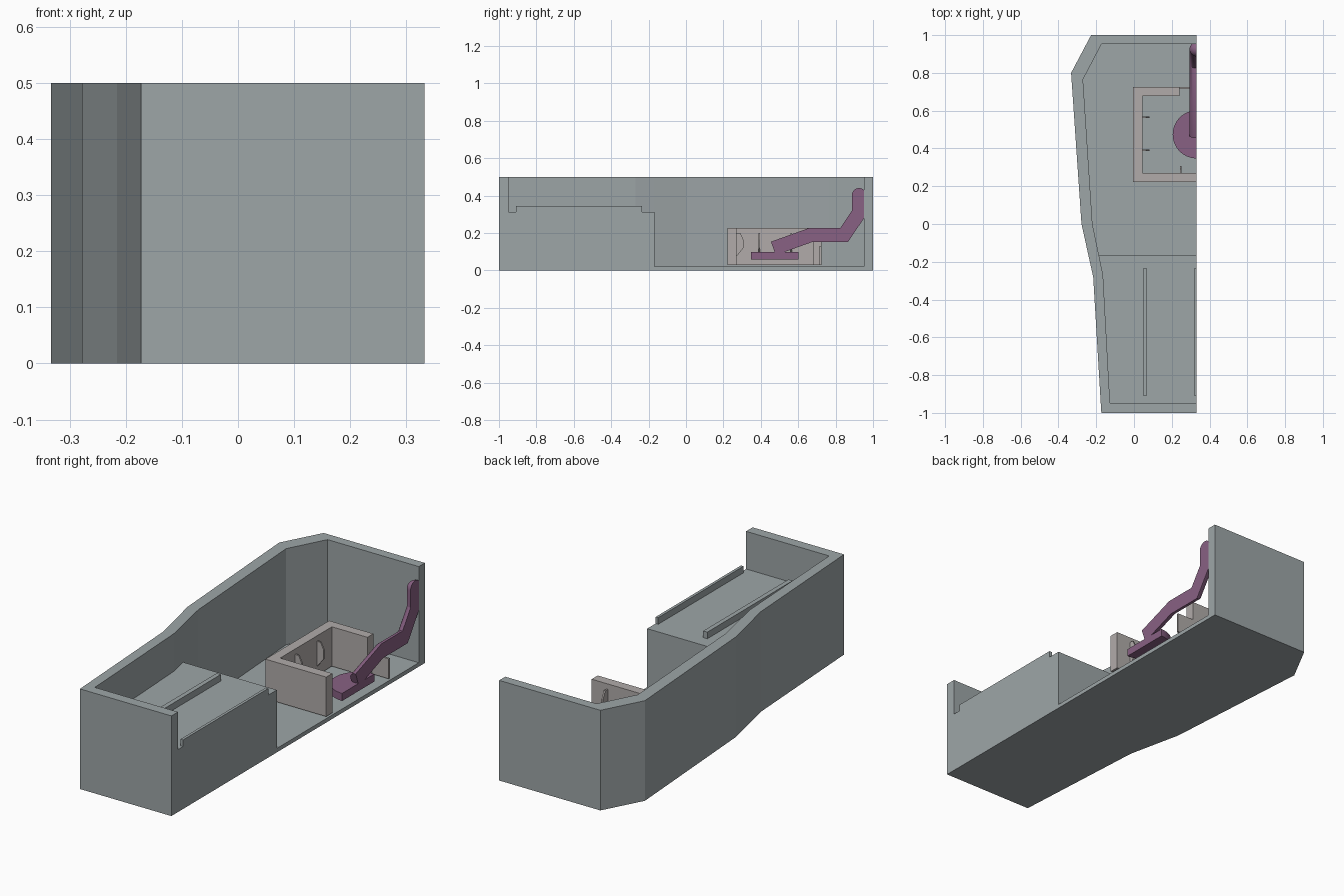
import bpy, bmesh, math
from mathutils import Vector

if "Cube" in bpy.data.objects:
    bpy.data.objects.remove(bpy.data.objects["Cube"])

CUT = 0.332  # flat section plane on the right side


def material(name, rgb):
    m = bpy.data.materials.new(name)
    m.diffuse_color = (*rgb, 1)
    m.use_nodes = True
    m.node_tree.nodes["Principled BSDF"].inputs["Base Color"].default_value = m.diffuse_color
    return m


slate = material("slate", (0.34, 0.38, 0.39))
warm = material("warm_grey", (0.44, 0.41, 0.40))
purple = material("purple", (0.25, 0.12, 0.23))


def finish(name, bm, mat, smooth=False):
    bmesh.ops.recalc_face_normals(bm, faces=bm.faces)
    me = bpy.data.meshes.new(name)
    bm.to_mesh(me)
    bm.free()
    ob = bpy.data.objects.new(name, me)
    bpy.context.collection.objects.link(ob)
    if mat:
        me.materials.append(mat)
    if smooth:
        bpy.ops.object.select_all(action='DESELECT')
        ob.select_set(True)
        bpy.context.view_layer.objects.active = ob
        bpy.ops.object.shade_smooth_by_angle(angle=math.radians(30))
    return ob


def prism(name, pts, depth, mat=None, smooth=False):
    """Extrude a flat loop of 3D points along a vector."""
    bm = bmesh.new()
    f = bm.faces.new([bm.verts.new(p) for p in pts])
    r = bmesh.ops.extrude_face_region(bm, geom=[f])
    bmesh.ops.translate(bm, vec=Vector(depth),
                        verts=[v for v in r["geom"] if isinstance(v, bmesh.types.BMVert)])
    return finish(name, bm, mat, smooth)


def plan(name, xy, z0, z1, mat=None, smooth=False):
    return prism(name, [(x, y, z0) for x, y in xy], (0, 0, z1 - z0), mat, smooth)


def box(name, x0, x1, y0, y1, z0, z1, mat=None):
    return plan(name, [(x0, y0), (x1, y0), (x1, y1), (x0, y1)], z0, z1, mat)


def carve(target, cutter):
    mod = target.modifiers.new("cut", 'BOOLEAN')
    mod.operation = 'DIFFERENCE'
    mod.solver = 'EXACT'
    mod.object = cutter
    bpy.context.view_layer.objects.active = target
    bpy.ops.object.modifier_apply(modifier=mod.name)
    bpy.data.objects.remove(cutter)


# Outer body with a deep rear bay and a shallow front tray
body = plan("body_shell", [(CUT, -1), (-0.173, -1), (-0.216, -0.28), (-0.278, 0),
                           (-0.333, 0.80), (-0.227, 1), (CUT, 1)], 0, 0.5, slate)
carve(body, plan("bay_cutter", [(0.5, -0.168), (-0.185, -0.168), (-0.22, 0), (-0.27, 0.765),
                                (-0.172, 0.952), (0.5, 0.952)], 0.02, 0.6))
carve(body, plan("tray_cutter", [(0.5, -0.948), (-0.127, -0.948), (-0.164, -0.27),
                                 (-0.185, -0.168), (-0.185, -0.1), (0.5, -0.1)], 0.312, 0.6))

# Rails on the front platform
for side, x0, x1 in (("left", 0.047, 0.07), ("middle", 0.318, CUT)):
    box(side + "_rail", x0, x1, -0.908, -0.235, 0.31, 0.345, slate)

# Open housing around the disc
plan("housing_walls", [(CUT, 0.222), (-0.004, 0.222), (-0.004, 0.725), (0.24, 0.725),
                       (0.24, 0.678), (0.044, 0.678), (0.044, 0.27), (CUT, 0.27)],
     0.03, 0.227, warm)
box("housing_sill", 0.24, CUT, 0.715, 0.725, 0.03, 0.13, warm)

# Small fins on the inner housing walls
fin = [(-0.005, 0.2), (0.02, 0.2), (0.037, 0.165), (0.037, 0.12), (0.0, 0.075), (-0.005, 0.075)]
for i, y in enumerate((0.387, 0.56)):
    prism(f"side_fin_{i + 1}", [(0.044 + d, y, z) for d, z in fin], (0, 0.008, 0), warm)
prism("front_fin", [(0.243, 0.27 + d, z) for d, z in fin], (0.008, 0, 0), warm)

# Half disc at the foot of the lever
N = 32
plan("lever_disc", [(CUT - 0.127 * math.sin(math.pi * i / N), 0.474 - 0.127 * math.cos(math.pi * i / N))
                    for i in range(N + 1)], 0.06, 0.098, purple, True)

# Bent half-round lever with a domed tip
R, SEG = 0.038, 14
path = [Vector(p) for p in ((0.467, 0.118), (0.665, 0.189), (0.845, 0.189),
                            (0.925, 0.308), (0.925, 0.403))]
stations = []
for i, p in enumerate(path):
    a = (p - path[max(i - 1, 0)]).normalized() if i else (path[1] - p).normalized()
    b = (path[i + 1] - p).normalized() if i < len(path) - 1 else a
    t = (a + b).normalized()
    stations.append((p, Vector((-t.y, t.x)) / t.dot(a), R))
for k in range(1, 7):
    t = math.radians(14.5 * k)
    stations.append((path[-1] + Vector((0, R * math.sin(t))), Vector((-1, 0)), R * math.cos(t)))

bm = bmesh.new()
rings = []
for p, n, r in stations:
    ring = []
    for j in range(SEG + 1):
        a = math.pi * j / SEG
        q = p + n * r * math.cos(a)
        ring.append(bm.verts.new((CUT - r * math.sin(a), q.x, q.y)))
    rings.append(ring)
for u, v in zip(rings, rings[1:]):
    for j in range(SEG + 1):
        k = (j + 1) % (SEG + 1)
        bm.faces.new((u[j], u[k], v[k], v[j]))
bm.faces.new(rings[0])
bm.faces.new(rings[-1])
finish("lever_arm", bm, purple, True)
